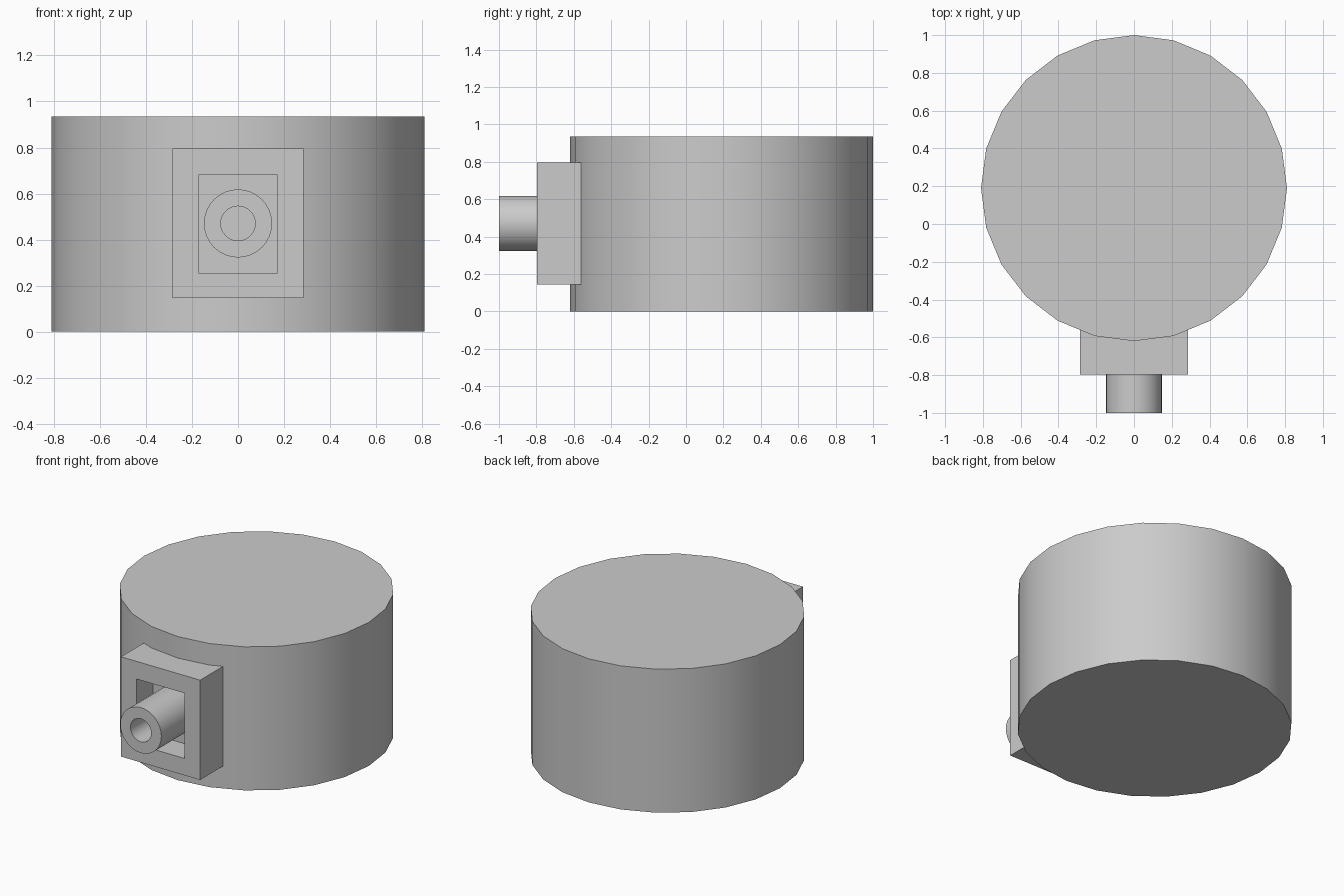
import bpy, bmesh, math

if "Cube" in bpy.data.objects:
    bpy.data.objects.remove(bpy.data.objects["Cube"])

CZ = 0.47  # height of the outlet centre


def finish(name, bm, smooth):
    bmesh.ops.recalc_face_normals(bm, faces=bm.faces)
    mesh = bpy.data.meshes.new(name)
    bm.to_mesh(mesh)
    bm.free()
    ob = bpy.data.objects.new(name, mesh)
    bpy.context.collection.objects.link(ob)
    if smooth:
        bpy.ops.object.select_all(action='DESELECT')
        ob.select_set(True)
        bpy.context.view_layer.objects.active = ob
        bpy.ops.object.shade_smooth_by_angle(angle=math.radians(30))
    return ob


def rect(hx, z0, z1):
    return [(-hx, z0), (hx, z0), (hx, z1), (-hx, z1)]


def circle(r, n=32):
    return [(r * math.cos(2 * math.pi * i / n), CZ + r * math.sin(2 * math.pi * i / n))
            for i in range(n)]


def hollow(name, outer, inner, y0, y1, smooth=False):
    """Closed hollow section along y from matching (x, z) outlines."""
    bm = bmesh.new()
    loops = [[bm.verts.new((x, y, z)) for x, z in pts]
             for pts, y in ((outer, y0), (outer, y1), (inner, y1), (inner, y0))]
    n = len(outer)
    for k in range(4):
        a, b = loops[k], loops[(k + 1) % 4]
        for i in range(n):
            j = (i + 1) % n
            bm.faces.new((a[i], a[j], b[j], b[i]))
    return finish(name, bm, smooth)


# Main drum
bm = bmesh.new()
bmesh.ops.create_cone(bm, cap_ends=True, segments=24, radius1=0.81, radius2=0.81, depth=0.935)
bmesh.ops.translate(bm, verts=bm.verts, vec=(0, 0.19, 0.4675))
finish("drum", bm, True)

# Square frame on the front, sunk into the drum
hollow("outlet_frame", rect(0.285, 0.145, 0.795), rect(0.172, 0.255, 0.68), -0.797, -0.55)

# Flat floor of the frame recess
bm = bmesh.new()
bm.faces.new([bm.verts.new((x, -0.628, z)) for x, z in rect(0.172, 0.255, 0.68)])
floor = finish("recess_floor", bm, False)
if floor.data.polygons[0].normal.y > 0:
    floor.data.flip_normals()

# Round pipe projecting from the recess
hollow("outlet_pipe", circle(0.148), circle(0.075), -1.0, -0.62, True)
